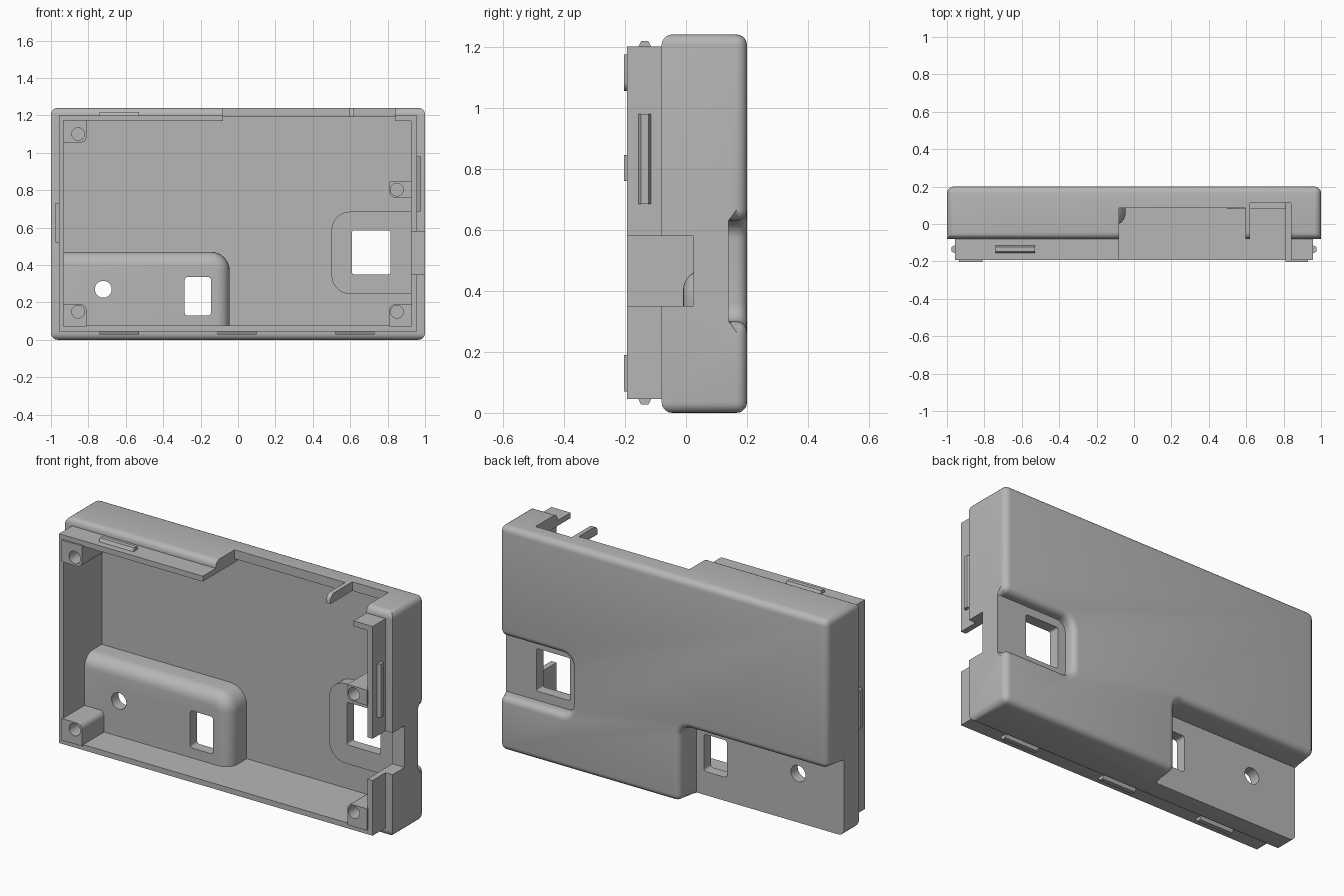
import bpy, bmesh, math
from mathutils import Matrix

if "Cube" in bpy.data.objects:
    bpy.data.objects.remove(bpy.data.objects["Cube"], do_unlink=True)

grey = bpy.data.materials.new("plain grey")
grey.use_nodes = True
colour = (0.47, 0.47, 0.47, 1)
grey.diffuse_color = colour
grey.node_tree.nodes["Principled BSDF"].inputs["Base Color"].default_value = colour


def make(name, bm):
    bmesh.ops.recalc_face_normals(bm, faces=bm.faces[:])
    mesh = bpy.data.meshes.new(name)
    bm.to_mesh(mesh)
    bm.free()
    mesh.materials.append(grey)
    ob = bpy.data.objects.new(name, mesh)
    bpy.context.collection.objects.link(ob)
    return ob


def prism(name, x0, x1, z0, z1, y0, y1, r=0.0, front_round=0.0):
    """Rectangle in x-z with corner radius r, extruded along y."""
    bm = bmesh.new()
    outline = []
    steps = 8 if r else 0
    corners = ((x1 - r, z1 - r), (x0 + r, z1 - r), (x0 + r, z0 + r), (x1 - r, z0 + r))
    for q, (cx, cz) in enumerate(corners):
        for s in range(steps + 1):
            a = math.pi / 2 * (q + (s / steps if steps else 0))
            outline.append(bm.verts.new((cx + r * math.cos(a), y0, cz + r * math.sin(a))))
    face = bm.faces.new(outline)
    ext = bmesh.ops.extrude_face_region(bm, geom=[face])
    moved = [v for v in ext["geom"] if isinstance(v, bmesh.types.BMVert)]
    bmesh.ops.translate(bm, verts=moved, vec=(0, y1 - y0, 0))
    if front_round:
        edges = [e for e in bm.edges if all(v.co.y < y0 + 1e-4 for v in e.verts)]
        bmesh.ops.bevel(bm, geom=edges, offset=front_round, segments=6,
                        profile=0.5, affect='EDGES')
    return make(name, bm)


def combine(ob, other, operation='DIFFERENCE'):
    mod = ob.modifiers.new("combine", 'BOOLEAN')
    mod.operation, mod.solver, mod.object = operation, 'EXACT', other
    bpy.context.view_layer.objects.active = ob
    bpy.ops.object.modifier_apply(modifier=mod.name)
    bpy.data.objects.remove(other, do_unlink=True)


def cut(ob, *dims, **options):
    combine(ob, prism("cutter", *dims, **options))


# Outer shell with the two rear recesses
case = prism("case_shell", -1, 1, 0, 1.24, -0.08, 0.2)
cut(case, -1.3, -0.1, -0.3, 0.42, 0.05, 0.4, r=0.06)
cut(case, 0.56, 1.3, 0.30, 0.63, 0.14, 0.4, r=0.06)

# Round the back rims and the outer corners
bm = bmesh.new()
bm.from_mesh(case.data)
rims = []
for e in bm.edges:
    a, b = (v.co for v in e.verts)
    corner = abs(a.x) > 0.99 and abs(b.x) > 0.99 and abs(a.z - b.z) < 1e-4
    if e.calc_face_angle(0) > 0.6 and (max(a.y, b.y) > 0.19 or corner):
        rims.append(e)
bmesh.ops.bevel(bm, geom=rims, offset=0.035, segments=5, profile=0.5,
                affect='EDGES', clamp_overlap=False)
bm.to_mesh(case.data)
bm.free()

# Front lip
combine(case, prism("lip", -0.957, 0.957, 0.045, 1.2, -0.193, -0.05), 'UNION')

# Cavity, shaped around the two raised pockets
cavity = prism("cavity", -0.93, 0.925, 0.075, 1.17, -0.4, 0.14)
cut(cavity, -1.3, -0.045, -0.3, 0.47, -0.01, 0.4, r=0.1, front_round=0.07)
cut(cavity, 0.5, 1.3, 0.245, 0.685, 0.08, 0.4, r=0.1)
combine(case, cavity)

# Thinner top wall and its notches, leaving one thin post
cut(case, -0.08, 0.84, 1.1, 1.19, -0.41, 0.139)
cut(case, -0.08, 0.595, 1.15, 1.4, -0.42, 0.085)
cut(case, 0.58, 0.63, 1.15, 1.4, -0.43, -0.08)
cut(case, 0.62, 0.84, 1.15, 1.4, -0.44, 0.112)

# Side notch, rear windows and round hole
cut(case, 0.9, 1.2, 0.35, 0.58, -0.4, 0.025)
cut(case, 0.61, 0.815, 0.35, 0.585, 0.0, 0.4, r=0.01)
cut(case, -0.285, -0.145, 0.13, 0.335, -0.2, 0.4, r=0.015)
cut(case, -0.765, -0.675, 0.225, 0.315, -0.2, 0.4, r=0.0449)

# Screw posts with blind holes
posts = {
    "upper_right_post": (-0.935, -0.81, 1.055, 1.175, 0.15, -0.855, 1.10),
    "lower_right_post": (-0.935, -0.81, 0.07, 0.19, 0.02, -0.855, 0.15),
    "lower_left_post": (0.81, 0.93, 0.07, 0.19, 0.15, 0.85, 0.15),
    "middle_left_post": (0.81, 0.93, 0.76, 0.845, 0.15, 0.85, 0.803),
}
parts = [case]
for name, (x0, x1, z0, z1, depth, hx, hz) in posts.items():
    post = prism(name, x0, x1, z0, z1, -0.203, depth)
    # Round the corners that face the middle of the case
    bm = bmesh.new()
    bm.from_mesh(post.data)
    inner_x = x1 if x0 < 0 else x0
    free = []
    for e in bm.edges:
        a, b = (v.co for v in e.verts)
        inward = abs(a.z - 0.62) < max(abs(z0 - 0.62), abs(z1 - 0.62)) - 0.01
        if abs(a.y - b.y) > 0.1 and abs(a.x - inner_x) < 1e-4 and inward:
            free.append(e)
    bmesh.ops.bevel(bm, geom=free, offset=0.03, segments=5, profile=0.5, affect='EDGES')
    bm.to_mesh(post.data)
    bm.free()
    cut(post, hx - 0.034, hx + 0.034, hz - 0.034, hz + 0.034, -0.4, -0.08, r=0.0339)
    parts.append(post)


# Tapered snap tabs on the lip
def tab(name, x, z, length, turn):
    bm = bmesh.new()
    bmesh.ops.create_cube(bm, size=1)
    for v in bm.verts:
        top = v.co.z > 0
        v.co = (v.co.x * length, v.co.y * (0.024 if top else 0.052), 0.018 if top else -0.01)
    bm.transform(Matrix.Translation((x, -0.135, z)) @ Matrix.Rotation(math.radians(turn), 4, 'Y'))
    parts.append(make(name, bm))


tab("left_tab", 0.957, 0.832, 0.295, 90)
tab("right_tab", -0.957, 0.625, 0.21, -90)
tab("top_tab", -0.635, 1.2, 0.21, 0)
for i, x in enumerate((-0.635, -0.005, 0.625)):
    tab(f"bottom_tab_{i + 1}", x, 0.045, 0.21, 180)

# Smooth fillets, keep crisp edges
bpy.ops.object.select_all(action='DESELECT')
for ob in parts:
    ob.select_set(True)
bpy.context.view_layer.objects.active = case
bpy.ops.object.shade_smooth_by_angle(angle=math.radians(30))
